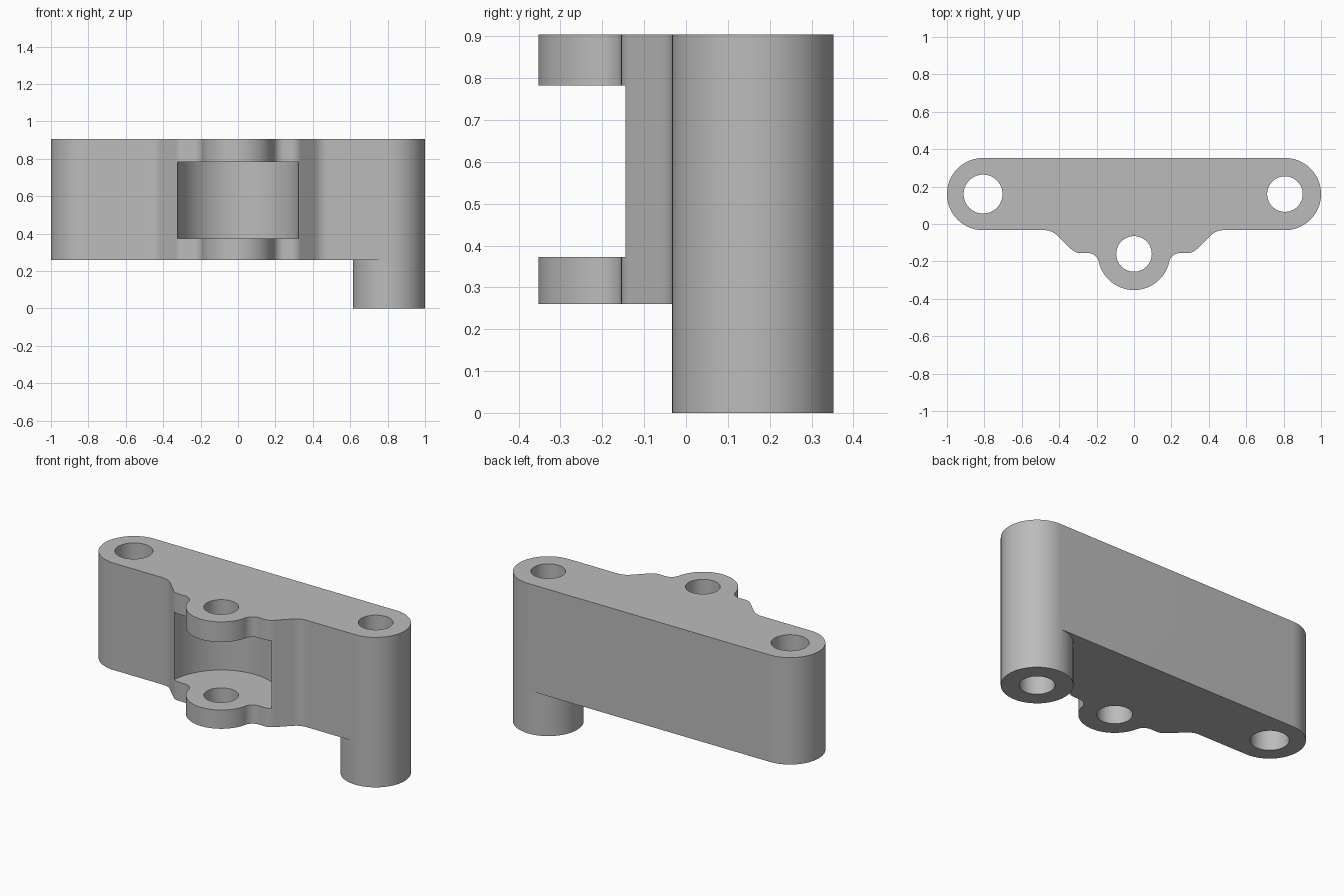
import bpy, bmesh
from math import cos, sin, pi, atan2
from mathutils import Vector

if "Cube" in bpy.data.objects:
    bpy.data.objects.remove(bpy.data.objects["Cube"])

TOP, UNDER = 0.905, 0.26      # top and underside of the bar
R = 0.193                     # outer radius of bar ends and lug
END_X, END_Y = 1 - R, 0.16    # end hole centres are (+-END_X, END_Y)
LUG_Y = -0.16
FRONT, STEP = END_Y - R, -0.155

grey = bpy.data.materials.new("plain_grey")
grey.use_nodes = True
grey.diffuse_color = (0.5, 0.5, 0.5, 1)
grey.node_tree.nodes["Principled BSDF"].inputs["Base Color"].default_value = (0.5, 0.5, 0.5, 1)


def arc(cx, cy, r, a0, a1, n=32):
    return [(cx + r * cos(a0 + (a1 - a0) * i / n), cy + r * sin(a0 + (a1 - a0) * i / n))
            for i in range(n + 1)]


def rounded(before, corner, after, t, n=8):
    """Points that round a corner, starting t away from it."""
    b, c, a = Vector(before), Vector(corner), Vector(after)
    p, q = c + (b - c).normalized() * t, c + (a - c).normalized() * t
    return [tuple(p * (1 - s) ** 2 + c * 2 * s * (1 - s) + q * s ** 2)
            for s in (i / n for i in range(n + 1))]


def prism(name, points, z0, z1):
    bm = bmesh.new()
    face = bm.faces.new([bm.verts.new((x, y, z0)) for x, y in points])
    new = bmesh.ops.extrude_face_region(bm, geom=[face])["geom"]
    bmesh.ops.translate(bm, vec=(0, 0, z1 - z0),
                        verts=[g for g in new if isinstance(g, bmesh.types.BMVert)])
    bmesh.ops.recalc_face_normals(bm, faces=bm.faces)
    mesh = bpy.data.meshes.new(name)
    bm.to_mesh(mesh)
    bm.free()
    mesh.materials.append(grey)
    obj = bpy.data.objects.new(name, mesh)
    bpy.context.collection.objects.link(obj)
    return obj


def cylinder(name, x, y, r, z0, z1, n=64):
    return prism(name, arc(x, y, r, 0, 2 * pi, n)[:-1], z0, z1)


# Right half of the outline, from the lug tip round to the back
f = 0.06                                        # fillet between lug and step
fx = ((R + f) ** 2 - (STEP - f - LUG_Y) ** 2) ** 0.5
fy = STEP - f
lean = atan2(fy - LUG_Y, fx)
low, high = (0.315, STEP), (0.44, FRONT)        # ends of the sloping shoulder
half = arc(0, LUG_Y, R, -pi / 2, lean)
half += arc(fx, fy, f, pi + lean, pi / 2, 12)[1:]
half += rounded((fx, STEP), low, high, 0.028)
half += rounded(low, high, (END_X, FRONT), 0.04)
half += arc(END_X, END_Y, R, -pi / 2, pi / 2, 40)
outline = half + [(-x, y) for x, y in reversed(half[1:])]
body = prism("bracket_body", outline, 0, TOP)

# Cutters: space under the bar around the leg, lug slot and the three holes
under = arc(END_X, END_Y, R, pi / 2, 3 * pi / 2, 40)
under += [(END_X, -0.6), (-1.2, -0.6), (-1.2, 0.6), (END_X, 0.6)]
cutters = [
    prism("underside_cutter", under, -0.1, UNDER),
    cylinder("slot_cutter", 0, LUG_Y, 0.325, 0.373, 0.783, 96),
    cylinder("lug_hole_cutter", 0, LUG_Y, 0.095, -0.1, 1),
    cylinder("left_hole_cutter", END_X, END_Y, 0.095, -0.1, 1),
    cylinder("right_hole_cutter", -END_X, END_Y, 0.104, -0.1, 1),
]
bpy.ops.object.select_all(action="DESELECT")
bpy.context.view_layer.objects.active = body
body.select_set(True)
for cutter in cutters:
    cutter.hide_render = True
    mod = body.modifiers.new(cutter.name, "BOOLEAN")
    mod.operation, mod.solver, mod.object = "DIFFERENCE", "EXACT", cutter
    bpy.ops.object.modifier_apply(modifier=mod.name)
    bpy.data.objects.remove(cutter)
bpy.ops.object.shade_smooth_by_angle(angle=pi / 6)
